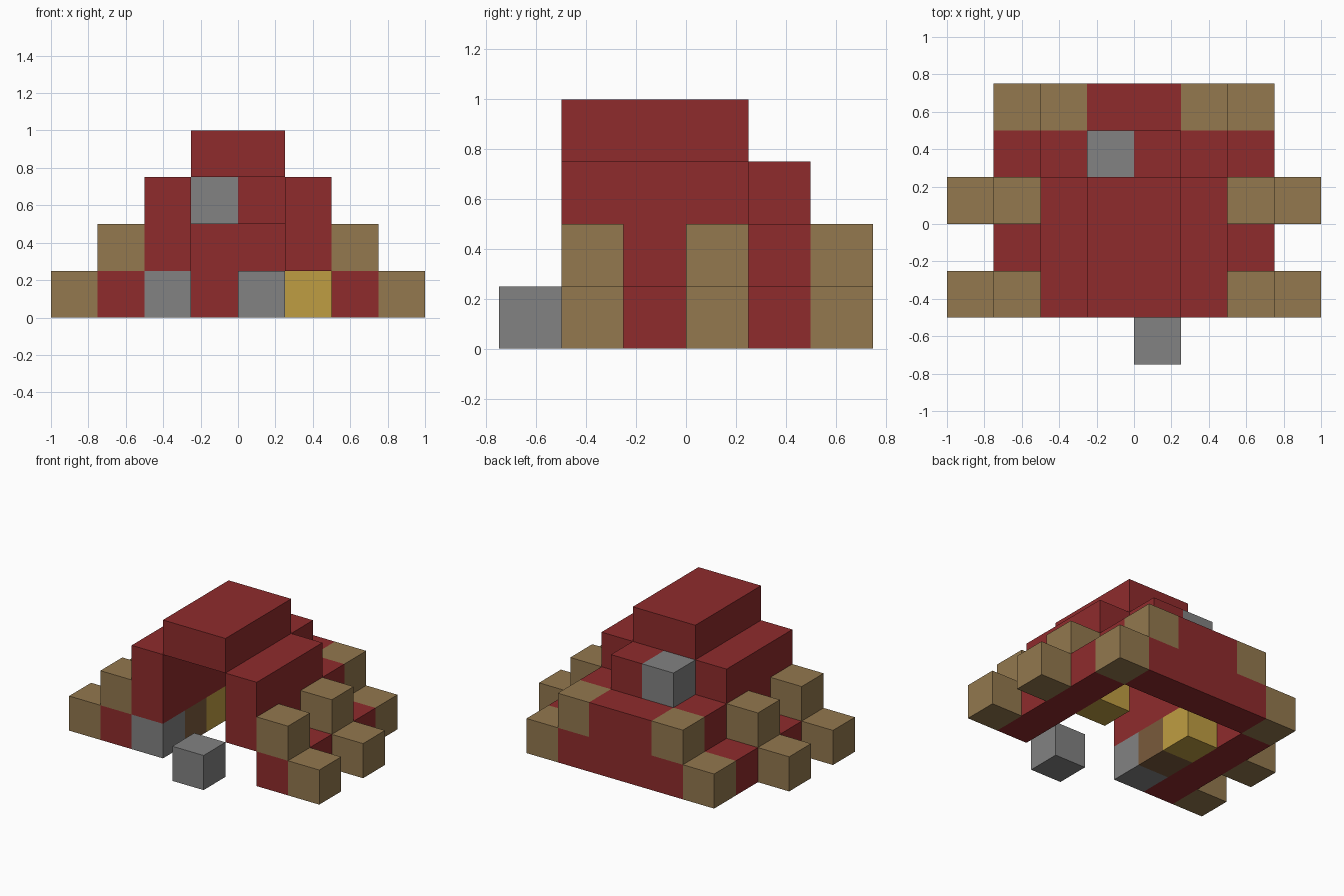
import bpy
import bmesh
from mathutils import Vector

if "Cube" in bpy.data.objects:
    bpy.data.objects.remove(bpy.data.objects["Cube"])

CELL = 0.25   # edge of one block
FRONT = -3    # front row, in blocks from the middle


def linear(c):
    c /= 255
    return c / 12.92 if c <= 0.04045 else ((c + 0.055) / 1.055) ** 2.4


def material(name, *rgb):
    mat = bpy.data.materials.new(name)
    mat.use_nodes = True
    colour = [linear(c) for c in rgb] + [1]
    mat.diffuse_color = colour
    bsdf = mat.node_tree.nodes["Principled BSDF"]
    bsdf.inputs["Base Color"].default_value = colour
    bsdf.inputs["Roughness"].default_value = 0.9
    return mat


red = material("brick red", 143, 43, 44)
wood = material("timber brown", 147, 120, 78)
stone = material("stone grey", 130, 130, 130)
gold = material("golden yellow", 191, 157, 66)
dark_wood = material("dark wood", 122, 91, 60)


def block(name, mat, x, y, z):
    """Box from block ranges: x from the middle, y from the front, z from the ground."""
    low = Vector((x[0], y[0] + FRONT, z[0])) * CELL
    high = Vector((x[1], y[1] + FRONT, z[1])) * CELL
    bm = bmesh.new()
    bmesh.ops.create_cube(bm, size=1)
    bmesh.ops.scale(bm, vec=high - low, verts=bm.verts)
    mesh = bpy.data.meshes.new(name)
    bm.to_mesh(mesh)
    bm.free()
    mesh.materials.append(mat)
    obj = bpy.data.objects.new(name, mesh)
    obj.location = (low + high) / 2
    bpy.context.collection.objects.link(obj)


def pair(name, mat, x, y, z):
    block("left_" + name, mat, x, y, z)
    block("right_" + name, mat, (-x[1], -x[0]), y, z)


# Stepped shell of the hut
pair("wall_base", red, (2, 3), (1, 5), (0, 1))
pair("upper_wall", red, (1, 2), (1, 4), (1, 3))
pair("rear_shoulder", red, (1, 2), (4, 5), (1, 2))
block("roof", red, (-1, 1), (1, 4), (3, 4))
block("back_wall_base", red, (-2, 2), (5, 6), (0, 1))
block("back_wall_upper", red, (-1, 1), (5, 6), (1, 2))
block("rear_gable", red, (0, 1), (4, 5), (2, 3))
block("rear_window", stone, (-1, 0), (4, 5), (2, 3))

# Stepped timber buttresses
for place, row in (("front", 1), ("middle", 3)):
    pair(place + "_buttress_foot", wood, (3, 4), (row, row + 1), (0, 1))
    pair(place + "_buttress_top", wood, (2, 3), (row, row + 1), (1, 2))
pair("rear_buttress_foot", wood, (2, 3), (5, 6), (0, 1))
pair("rear_buttress_top", wood, (1, 2), (5, 6), (1, 2))

# Furnishings inside and the step in front
block("stove", stone, (-2, -1), (1, 2), (0, 1))
block("workbench", dark_wood, (-2, -1), (2, 3), (0, 1))
pair("hay_bale", gold, (1, 2), (3, 4), (0, 1))
block("front_step", stone, (0, 1), (0, 1), (0, 1))
